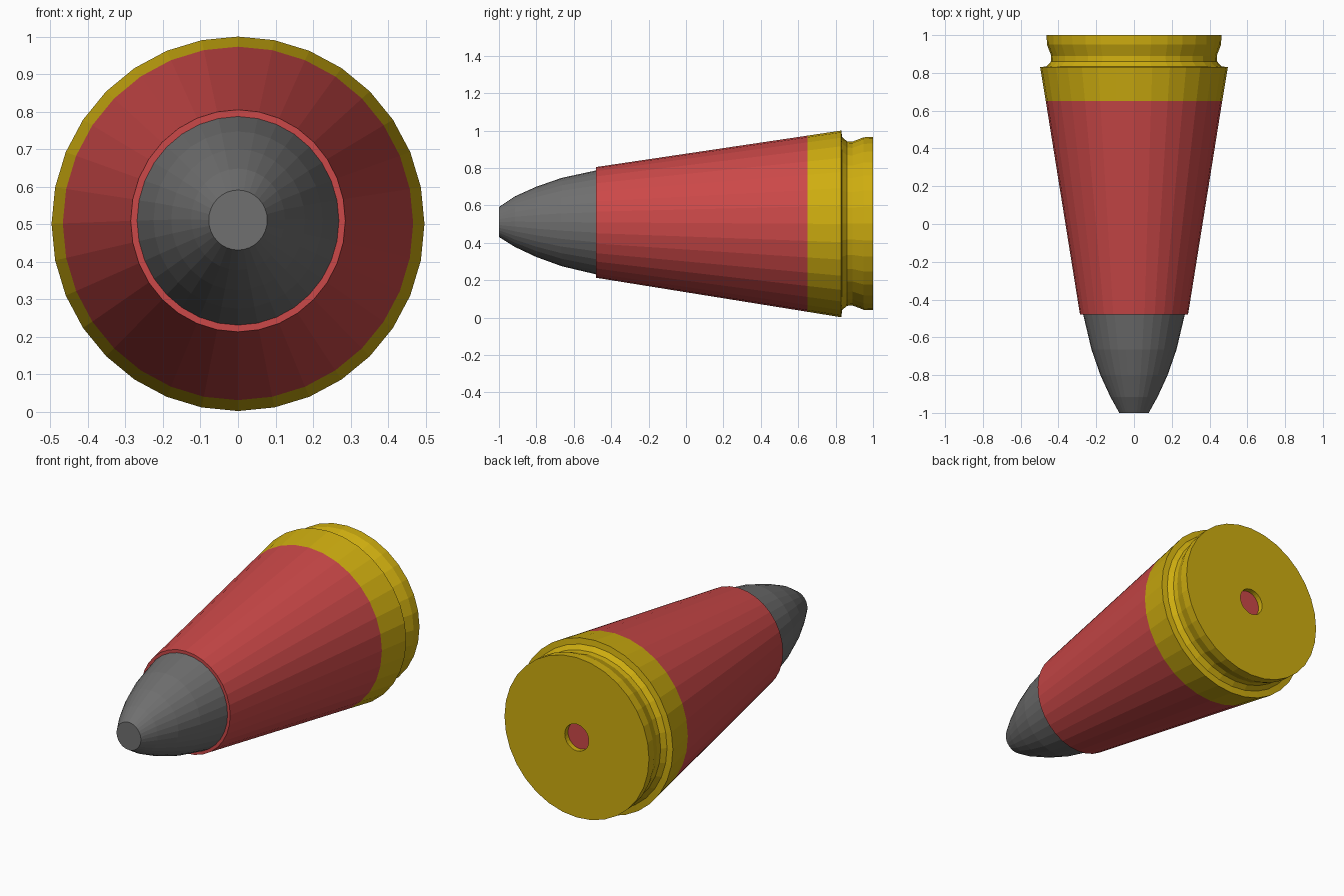
import bpy, bmesh, math

if "Cube" in bpy.data.objects:
    bpy.data.objects.remove(bpy.data.objects["Cube"])

SIDES = 32


def colour(name, rgb):
    m = bpy.data.materials.new(name)
    m.diffuse_color = (*rgb, 1)
    m.use_nodes = True
    m.node_tree.nodes["Principled BSDF"].inputs["Base Color"].default_value = m.diffuse_color
    return m


brass = colour("brass", (0.62, 0.42, 0.005))
red = colour("red", (0.6, 0.065, 0.065))
lead = colour("lead", (0.16, 0.16, 0.16))


def lathe(name, profile, mat, cap_first=False, cap_last=False):
    """Rings along y, front to back; each ring is (y, x radius, z radius, centre z)."""
    bm = bmesh.new()
    rings = []
    for y, rx, rz, zc in profile:
        rings.append([bm.verts.new((rx * math.sin(2 * math.pi * i / SIDES), y,
                                    zc + rz * math.cos(2 * math.pi * i / SIDES)))
                      for i in range(SIDES)])
    for a, b in zip(rings, rings[1:]):
        for i in range(SIDES):
            j = (i + 1) % SIDES
            bm.faces.new((a[i], b[i], b[j], a[j]))
    if cap_first:
        bm.faces.new(rings[0])
    if cap_last:
        bm.faces.new(rings[-1][::-1])
    me = bpy.data.meshes.new(name)
    bm.to_mesh(me)
    bm.free()
    me.materials.append(mat)
    ob = bpy.data.objects.new(name, me)
    bpy.context.collection.objects.link(ob)
    return ob


# Rounded tip with a small flat nose
lathe("slug_tip", [(-1.0, 0.078, 0.08, 0.511), (-0.915, 0.125, 0.135, 0.513),
                   (-0.80, 0.178, 0.188, 0.512), (-0.665, 0.225, 0.236, 0.511),
                   (-0.48, 0.269, 0.278, 0.509), (-0.46, 0.27, 0.28, 0.509)],
      lead, cap_first=True)

# Tapered body with a thin lip around the tip
lathe("casing_body", [(-0.46, 0.268, 0.277, 0.509), (-0.48, 0.269, 0.278, 0.509),
                      (-0.48, 0.286, 0.296, 0.509), (0.65, 0.467, 0.471, 0.502)], red)

# Base: flared band, extraction groove, rim, back plate and recess wall
ZC = 0.501
base = [(0.65, 0.467, 0.471, 0.502), (0.83, 0.497, 0.499, ZC)]
base += [(y, r, r, ZC + 0.002) for y, r in
         [(0.835, 0.463), (0.86, 0.44), (0.89, 0.438), (0.95, 0.461),
          (1.0, 0.463), (1.0, 0.077), (0.97, 0.077)]]
lathe("casing_base", base, brass)

# Primer disc at the bottom of the recess
lathe("primer", [(0.96, 0.077, 0.077, ZC + 0.002), (0.97, 0.077, 0.077, ZC + 0.002)],
      red, cap_last=True)
